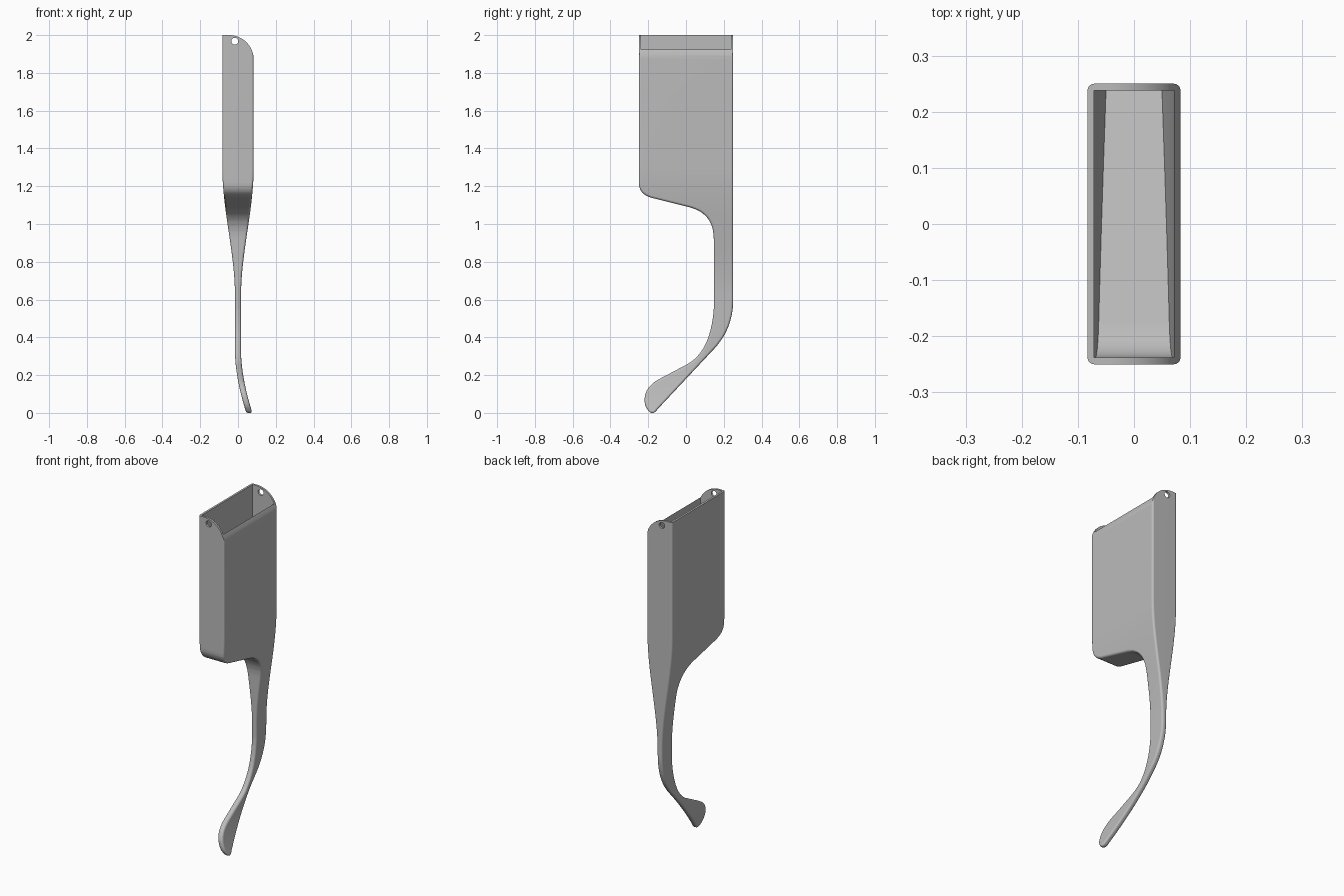
import bpy, bmesh, math
from mathutils import Vector

if "Cube" in bpy.data.objects:
    bpy.data.objects.remove(bpy.data.objects["Cube"], do_unlink=True)

grey = bpy.data.materials.new("plain_grey")
grey.use_nodes = True
grey.diffuse_color = (0.5, 0.5, 0.5, 1)
grey.node_tree.nodes["Principled BSDF"].inputs["Base Color"].default_value = (0.5, 0.5, 0.5, 1)

WIDE = 0.083      # half thickness of the box
THIN = 0.016      # half thickness of the handle
ROUND = 0.012     # edge rounding


def curve(a, b, c, n=12):
    """Points of a quadratic curve from a to c, pulled towards b."""
    a, b, c = Vector(a), Vector(b), Vector(c)
    return [a * (1 - t)**2 + b * 2 * t * (1 - t) + c * t * t
            for t in (i / n for i in range(n + 1))]


def half_thickness(z):
    t = min(max((z - 0.62) / 0.68, 0), 1)
    return THIN + (WIDE - THIN) * t * t * (3 - 2 * t)


def sideways_bend(z):
    return 0.06 * max(0, (0.32 - z) / 0.32) ** 1.7


def prism(name, points, place, depth):
    """Extrude a 2D outline symmetrically; place maps (u, v, d) to a 3D point."""
    bm = bmesh.new()
    rings = [[bm.verts.new(place(p[0], p[1], d)) for p in points] for d in (-depth, depth)]
    n = len(points)
    for ring in rings:
        bm.faces.new(ring)
    for i in range(n):
        j = (i + 1) % n
        bm.faces.new((rings[0][i], rings[0][j], rings[1][j], rings[1][i]))
    bmesh.ops.recalc_face_normals(bm, faces=bm.faces)
    return bm


def finish(bm, name):
    mesh = bpy.data.meshes.new(name)
    bm.to_mesh(mesh)
    bm.free()
    ob = bpy.data.objects.new(name, mesh)
    bpy.context.collection.objects.link(ob)
    mesh.materials.append(grey)
    return ob


def side_solid(name, outline, depth, rounding=0):
    """Side outline given thickness, rounded, then tapered and bent by height."""
    bm = prism(name, outline, lambda u, v, d: (d, u, v), depth)
    if rounding:
        rim = [e for e in bm.edges if abs(e.verts[0].co.x - e.verts[1].co.x) < 1e-6]
        bmesh.ops.bevel(bm, geom=rim, offset=rounding, segments=4, profile=0.5,
                        affect='EDGES', clamp_overlap=False)
    for i in range(1, 45):
        bmesh.ops.bisect_plane(bm, geom=bm.verts[:] + bm.edges[:] + bm.faces[:],
                               plane_co=(0, 0, i * 0.03), plane_no=(0, 0, 1))
    for v in bm.verts:
        z = v.co.z
        inset = WIDE - abs(v.co.x)
        v.co.x = sideways_bend(z) + math.copysign(half_thickness(z) - inset, v.co.x)
    bmesh.ops.recalc_face_normals(bm, faces=bm.faces)
    return finish(bm, name)


# Box and handle in one side outline
outline = [Vector((0.25, 2.1))]
outline += curve((0.25, 0.6), (0.25, 0.448), (0.15, 0.34))
outline += curve((-0.15, 0.02), (-0.185, -0.03), (-0.216, 0.04))
outline += curve((-0.216, 0.04), (-0.235, 0.13), (-0.14, 0.18))[1:]
outline += curve((0, 0.254), (0.13, 0.32), (0.147, 0.55))
outline += curve((0.147, 0.92), (0.147, 1.055), (0.02, 1.088))
outline += curve((-0.18, 1.138), (-0.25, 1.157), (-0.25, 1.22))
outline.append(Vector((-0.25, 2.1)))
body = side_solid("box_with_handle", outline, WIDE, ROUND)

# Hollow with a sloped floor
hollow = [Vector((0.238, 2.2)), Vector((0.238, 1.045))]
hollow += curve((-0.175, 1.152), (-0.238, 1.169), (-0.238, 1.23))
hollow.append(Vector((-0.238, 2.2)))
cavity = side_solid("cavity_cutter", hollow, WIDE - 0.012)

# Rounded shoulder along the top
r = 0.13
shoulder = [Vector((-0.3, 2.3)), Vector((-0.3, 2.0))]
shoulder += [Vector((WIDE - r + r * math.sin(a), 2 - r + r * math.cos(a)))
             for a in (math.pi / 2 * i / 16 for i in range(17))]
shoulder += [Vector((0.3, 2 - r)), Vector((0.3, 2.3))]
top_cut = finish(prism("top", shoulder, lambda u, v, d: (u, d, v), 0.5), "top_cutter")

# Pin holes through both end walls
circle = [(-0.017 + 0.018 * math.cos(a), 1.968 + 0.018 * math.sin(a))
          for a in (math.tau * i / 24 for i in range(24))]
holes = finish(prism("holes", circle, lambda u, v, d: (u, d, v), 0.5), "hole_cutter")

bpy.context.view_layer.objects.active = body
body.select_set(True)
for cutter in (cavity, top_cut, holes):
    cutter.hide_render = True
    mod = body.modifiers.new("cut", 'BOOLEAN')
    mod.operation = 'DIFFERENCE'
    mod.solver = 'EXACT'
    mod.object = cutter
    bpy.ops.object.modifier_apply(modifier=mod.name)
    bpy.data.objects.remove(cutter, do_unlink=True)

bpy.ops.object.select_all(action='DESELECT')
body.select_set(True)
bpy.ops.object.shade_smooth_by_angle(angle=math.radians(32))
weighted = body.modifiers.new("even_shading", 'WEIGHTED_NORMAL')
weighted.keep_sharp = True
